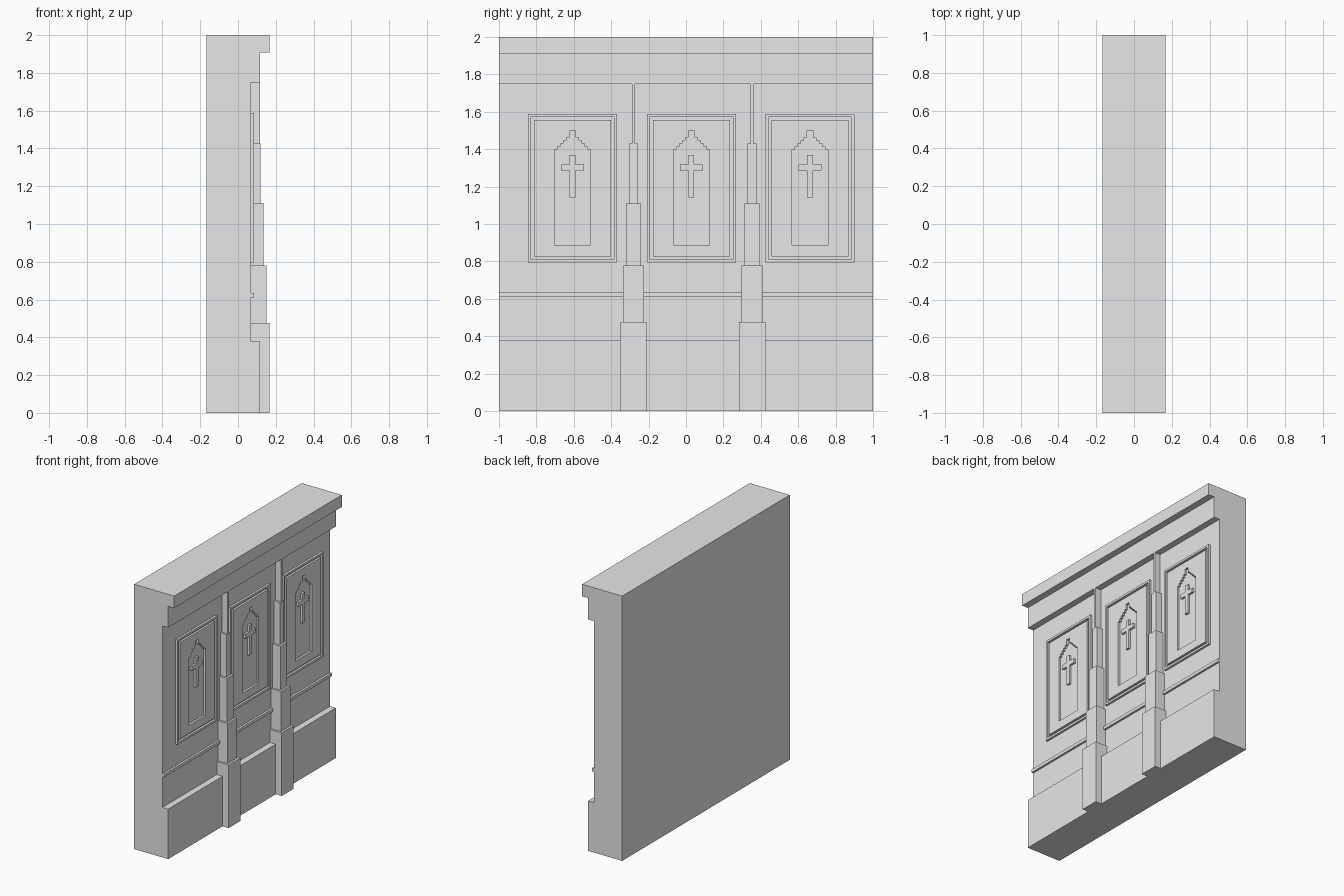
import bpy, bmesh
from math import pi
from mathutils import Matrix, Vector

old = bpy.data.objects.get("Cube")
if old:
    bpy.data.objects.remove(old)

stone = bpy.data.materials.new("grey stone")
stone.use_nodes = True
stone.diffuse_color = (0.8, 0.8, 0.8, 1)
stone.node_tree.nodes["Principled BSDF"].inputs["Base Color"].default_value = (0.8, 0.8, 0.8, 1)

WALL, RAISED, LEDGE, LIP = 0.069, 0.085, 0.117, 0.167
FACING = (pi / 2, 0, pi / 2)   # outline drawn in y/z, thickness along x


def slab(name, outlines, thickness, location, rotation):
    """Extruded flat shape; inner outlines become holes."""
    curve = bpy.data.curves.new(name, 'CURVE')
    curve.dimensions = '2D'
    curve.fill_mode = 'BOTH'
    curve.extrude = thickness / 2
    for pts in outlines:
        spline = curve.splines.new('POLY')
        spline.points.add(len(pts) - 1)
        for point, (u, v) in zip(spline.points, pts):
            point.co = (u, v, 0, 1)
        spline.use_cyclic_u = True
    obj = bpy.data.objects.new(name, curve)
    bpy.context.collection.objects.link(obj)
    obj.location, obj.rotation_euler = location, rotation
    bpy.ops.object.select_all(action='DESELECT')
    obj.select_set(True)
    bpy.context.view_layer.objects.active = obj
    bpy.ops.object.convert(target='MESH')
    obj = bpy.context.object
    obj.data.materials.clear()
    obj.data.materials.append(stone)
    bm = bmesh.new()
    bm.from_mesh(obj.data)
    bmesh.ops.remove_doubles(bm, verts=bm.verts, dist=0.0001)
    bmesh.ops.recalc_face_normals(bm, faces=bm.faces)
    for face in bm.faces:
        face.smooth = False
        face.material_index = 0
    bm.to_mesh(obj.data)
    bm.free()
    return obj


def rect(hw, z0, z1):
    return [(-hw, z0), (hw, z0), (hw, z1), (-hw, z1)]


def mirrored(half):
    return half + [(-u, v) for u, v in reversed(half)]


def relief(name, outlines, y):
    """Flat shape set into the wall and standing out to the raised level."""
    back = 0.04
    slab(name, outlines, RAISED - back, ((RAISED + back) / 2, y, 0), FACING)


# Wall with plinth, dado rail and cornice as one moulding profile
profile = [(-LIP, 0), (LEDGE, 0), (LEDGE, 0.378), (WALL, 0.378),
           (WALL, 0.61), (RAISED, 0.61), (RAISED, 0.634), (WALL, 0.634),
           (WALL, 1.748), (LEDGE, 1.748), (LEDGE, 1.909), (LIP, 1.909),
           (LIP, 2), (-LIP, 2)]
slab("wall", [profile], 2, (0, 0, 0), (pi / 2, 0, 0))

# Stepped buttresses: half width, depth, top
steps = [(0.071, LIP, 0.477), (0.056, 0.15, 0.779), (0.04, 0.134, 1.11),
         (0.024, 0.119, 1.43), (0.008, 0.1165, 1.75)]
for side, y in (("right", -0.281), ("left", 0.354)):
    bm = bmesh.new()
    bottom = 0
    for hw, depth, top in steps:
        size = Vector((depth, 2 * hw, top - bottom))
        centre = Vector((depth / 2, y, (top + bottom) / 2))
        bmesh.ops.create_cube(bm, size=1, matrix=Matrix.Translation(centre) @ Matrix.Diagonal(size).to_4x4())
        bottom = top
    mesh = bpy.data.meshes.new(side + "_buttress")
    bm.to_mesh(mesh)
    bm.free()
    mesh.materials.append(stone)
    bpy.context.collection.objects.link(bpy.data.objects.new(side + "_buttress", mesh))

# Niche outline with a stair-stepped gable
half_niche = [(0.097, 0.889), (0.097, 1.398)]
for i in range(1, 6):
    hw = 0.097 - 0.0162 * i
    half_niche += [(hw, half_niche[-1][1]), (hw, 1.398 + 0.0162 * i if i < 5 else 1.5)]
niche = mirrored(half_niche)

# Cross outline
cross = mirrored([(0.015, 1.142), (0.015, 1.286), (0.062, 1.286),
                  (0.062, 1.319), (0.015, 1.319), (0.015, 1.368)])

# Three framed panels, each with a sunken niche holding a cross
for place, y in (("right", -0.607), ("middle", 0.029), ("left", 0.663)):
    relief(place + "_panel_frame", [rect(0.238, 0.795, 1.588), rect(0.222, 0.811, 1.572)], y)
    relief(place + "_panel", [rect(0.206, 0.827, 1.556), niche], y)
    relief(place + "_cross", [cross], y)
